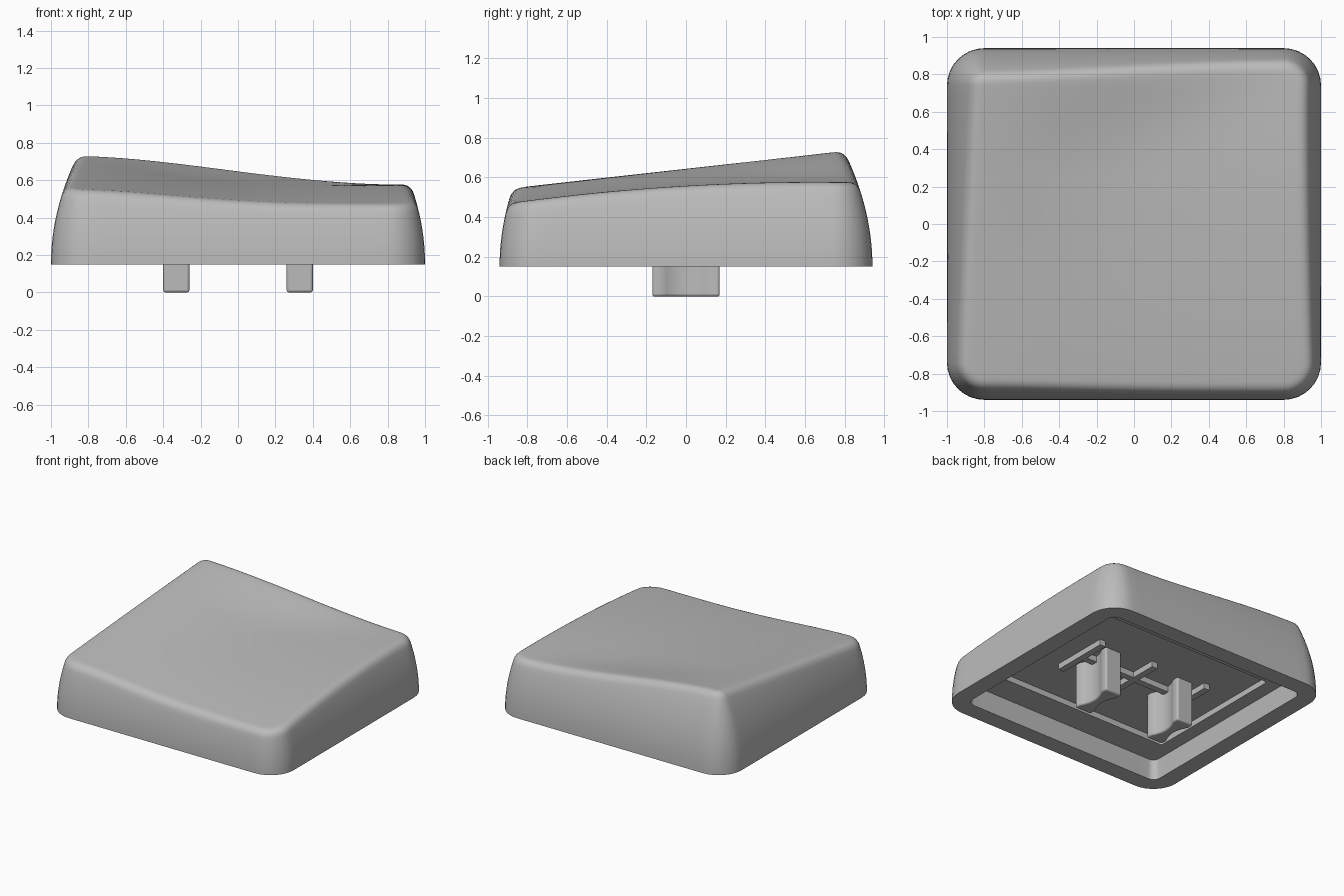
import bpy, bmesh, math

cube = bpy.data.objects.get("Cube")
if cube:
    bpy.data.objects.remove(cube)

# Single matte grey plastic
grey = bpy.data.materials.new("grey_plastic")
grey.use_nodes = True
GREY = (0.5, 0.5, 0.5, 1)
grey.diffuse_color = GREY
grey.node_tree.nodes["Principled BSDF"].inputs["Base Color"].default_value = GREY

BASE = 0.15       # height of the skirt's lower rim
FILLET = 0.05     # softness of the upper edge


def smooth(a, b, v):
    t = min(1, max(0, (v - a) / (b - a)))
    return t * t * (3 - 2 * t)


def top_height(x, y):
    """Sculpted top: a high sloping left shoulder running down into a shallow dish."""
    high = 0.645 + 0.113 * y
    low = 0.558 + 0.058 * y - 0.045 * y * y
    power = 2.2 + 0.6 * smooth(-0.9, 0, y) - 1.7 * smooth(0.25, 0.85, y)
    return low + (high - low) * (1 - smooth(-0.92, 0.92, x)) ** power


def outline(hx, hy, r, arc=8, side=24):
    """Rounded rectangle as (x, y, normal x, normal y), counter-clockwise."""
    pts = []
    corners = [(1, 1), (-1, 1), (-1, -1), (1, -1)]
    for k, (sx, sy) in enumerate(corners):
        cx, cy = sx * (hx - r), sy * (hy - r)
        for i in range(arc + 1):
            a = math.pi / 2 * (k + i / arc)
            pts.append((cx + r * math.cos(a), cy + r * math.sin(a), math.cos(a), math.sin(a)))
        nx, ny = corners[(k + 1) % 4]
        ex, ey = nx * (hx - r), ny * (hy - r)
        c, s = round(math.cos(a)), round(math.sin(a))
        for i in range(1, side):
            t = i / side
            pts.append((cx + (ex - cx) * t + r * c, cy + (ey - cy) * t + r * s, c, s))
    return pts


def finish(bm, name, angle=35):
    bmesh.ops.recalc_face_normals(bm, faces=bm.faces)
    mesh = bpy.data.meshes.new(name)
    bm.to_mesh(mesh)
    bm.free()
    mesh.materials.append(grey)
    obj = bpy.data.objects.new(name, mesh)
    bpy.context.collection.objects.link(obj)
    bpy.ops.object.select_all(action="DESELECT")
    obj.select_set(True)
    bpy.context.view_layer.objects.active = obj
    bpy.ops.object.shade_smooth_by_angle(angle=math.radians(angle))
    return obj


def draft(z):
    return 0.42 * (z - BASE) ** 2


def flat_ring(hx, hy, r, z):
    return [(p[0], p[1], z) for p in outline(hx, hy, r)]


def column(x, y, nx, ny):
    """One strip of the shell from the lower rim, over the edge, to the middle."""
    def at(d):
        return x - nx * d, y - ny * d
    z = 0.55
    for _ in range(12):
        z = top_height(*at(draft(z)))
    d, low = draft(z), z - FILLET
    strip = []
    for i in range(11):
        h = BASE + (low - BASE) * i / 10
        strip.append((*at(draft(h)), h))
    inner = d + FILLET
    zi = top_height(*at(inner))
    for i in range(1, 7):
        t = i / 6
        a, b, c = (1 - t) ** 2, 2 * t * (1 - t), t * t
        strip.append((*at(a * draft(low) + b * d + c * inner), a * low + b * z + c * zi))
    ix, iy = at(inner)
    for i in range(1, 30):
        t = 1 - i / 30
        strip.append((ix * t, iy * t, top_height(ix * t, iy * t)))
    return strip


# Cap shell: recessed ceiling, ledge, inner wall, rim, outer wall and dished top
rings = [
    flat_ring(0.74, 0.58, 0.02, 0.345),
    flat_ring(0.74, 0.58, 0.02, 0.30),
    flat_ring(0.85, 0.79, 0.05, 0.30),
    flat_ring(0.865, 0.805, 0.06, BASE),
]
rings += list(zip(*[column(*p) for p in outline(1, 0.94, 0.2)]))
bm = bmesh.new()
loops = [[bm.verts.new(co) for co in ring] for ring in rings]
for a, b in zip(loops, loops[1:]):
    for i in range(len(a)):
        j = (i + 1) % len(a)
        bm.faces.new((a[i], a[j], b[j], b[i]))
bm.faces.new(loops[0])
middle = bm.verts.new((0, 0, top_height(0, 0)))
last = loops[-1]
for i in range(len(last)):
    bm.faces.new((last[i], last[(i + 1) % len(last)], middle))
finish(bm, "cap_shell")


# Ribs under the ceiling: one long bar with three crossbars
def rib(name, x, sx, sy):
    bm = bmesh.new()
    bmesh.ops.create_cube(bm, size=1)
    for v in bm.verts:
        v.co = (x + v.co.x * sx, v.co.y * sy, 0.33 + v.co.z * 0.06)
    finish(bm, name)


rib("long_rib", 0, 1.0, 0.05)
for name, x in (("right_rib", -0.48), ("middle_rib", 0), ("left_rib", 0.48)):
    rib(name, x, 0.05, 0.46)


# Stems: slim posts with hollowed long sides
def stem(name, x):
    bm = bmesh.new()
    side = [(0.07, -0.17)]
    for i in range(13):
        t = -1 + i / 6
        side.append((0.07 - 0.035 * (1 - t * t), 0.12 * t))
    side.append((0.07, 0.17))
    profile = side + [(-px, -py) for px, py in side]
    face = bm.faces.new([bm.verts.new((x + px, py, 0)) for px, py in profile])
    up = bmesh.ops.extrude_face_region(bm, geom=[face])["geom"]
    for v in up:
        if isinstance(v, bmesh.types.BMVert):
            v.co.z = 0.36
    obj = finish(bm, name, 30)
    bevel = obj.modifiers.new("soft_edges", "BEVEL")
    bevel.width = 0.012
    bevel.segments = 3
    bevel.limit_method = "ANGLE"
    bevel.angle_limit = math.radians(50)


stem("right_stem", -0.33)
stem("left_stem", 0.33)
